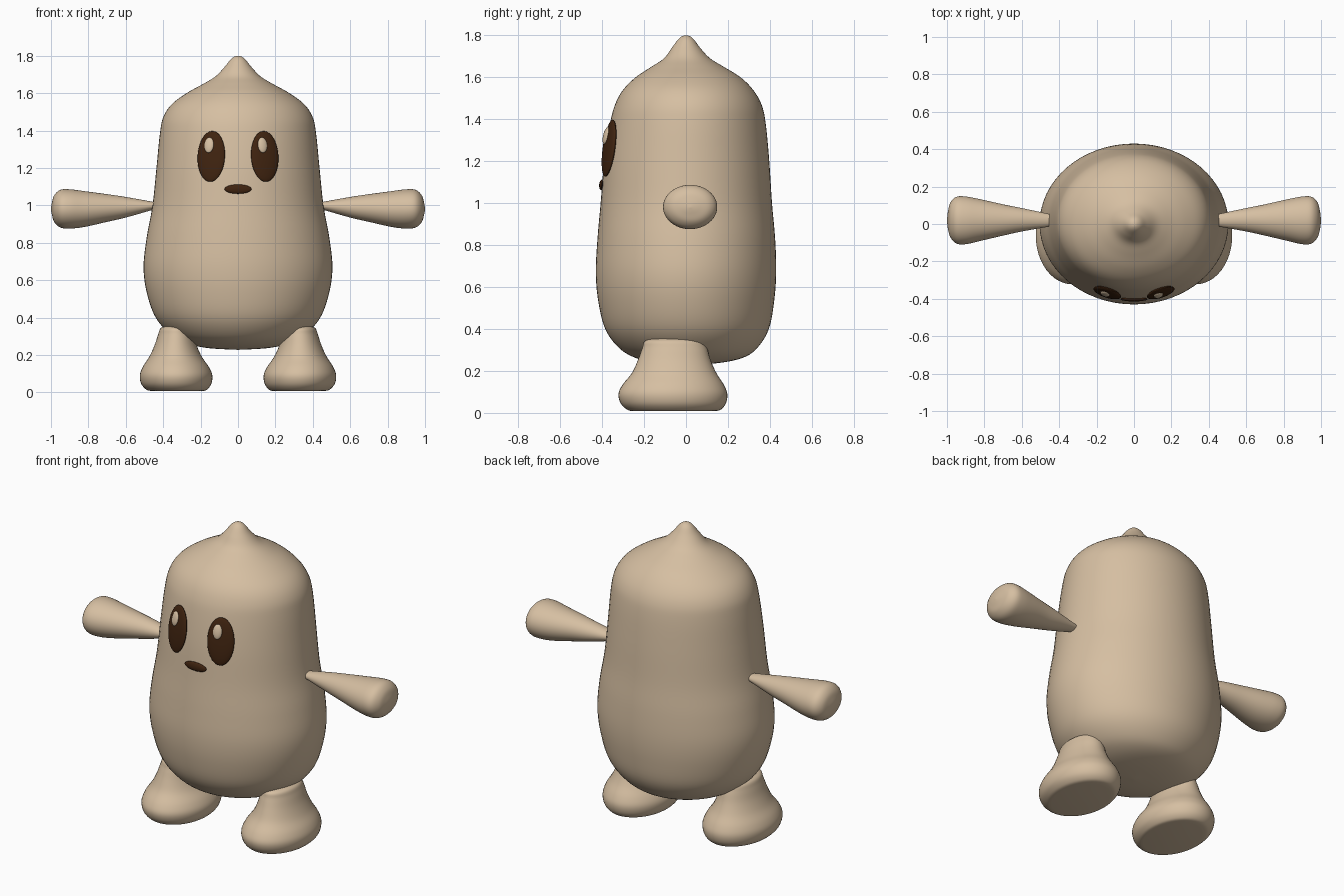
import bpy, bmesh, math
from mathutils import Vector

if "Cube" in bpy.data.objects:
    bpy.data.objects.remove(bpy.data.objects["Cube"])


def material(name, rgb):
    m = bpy.data.materials.new(name)
    m.use_nodes = True
    m.diffuse_color = (*rgb, 1)
    bsdf = m.node_tree.nodes["Principled BSDF"]
    bsdf.inputs["Base Color"].default_value = (*rgb, 1)
    bsdf.inputs["Roughness"].default_value = 0.8
    return m


TAN = material("warm tan", (0.67, 0.52, 0.36))
BROWN = material("dark brown", (0.05, 0.017, 0.005))


def smooth_path(rows, steps=5):
    """Catmull-Rom sampling through the section rows."""
    pts = [rows[0]] + rows + [rows[-1]]
    out = []
    for a, b, c, d in zip(pts, pts[1:], pts[2:], pts[3:]):
        for i in range(steps):
            t = i / steps
            out.append([0.5 * (2 * q + (r - p) * t + (2 * p - 5 * q + 4 * r - s) * t * t
                               + (3 * q - p - 3 * r + s) * t ** 3)
                        for p, q, r, s in zip(a, b, c, d)])
    return out + [rows[-1]]


def loft(name, rows, place, segments=48):
    """Rows are (distance, low1, high1, low2, high2); place maps to xyz."""
    bm = bmesh.new()
    rings = []
    for t, lo1, hi1, lo2, hi2 in smooth_path(rows):
        ring = []
        for i in range(segments):
            a = math.tau * i / segments
            u = (lo1 + hi1) / 2 + (hi1 - lo1) / 2 * math.cos(a)
            v = (lo2 + hi2) / 2 + (hi2 - lo2) / 2 * math.sin(a)
            ring.append(bm.verts.new(place(t, u, v)))
        rings.append(ring)
    for r, s in zip(rings, rings[1:]):
        for i in range(segments):
            j = (i + 1) % segments
            bm.faces.new((r[i], r[j], s[j], s[i]))
    bm.faces.new(rings[0])
    bm.faces.new(rings[-1])
    bmesh.ops.recalc_face_normals(bm, faces=bm.faces)
    mesh = bpy.data.meshes.new(name)
    bm.to_mesh(mesh)
    bm.free()
    mesh.materials.append(TAN)
    mesh.shade_smooth()
    obj = bpy.data.objects.new(name, mesh)
    bpy.context.collection.objects.link(obj)
    return obj


def ellipsoid(name, centre, radii, tilt, yaw, mat):
    bpy.ops.mesh.primitive_uv_sphere_add(segments=32, ring_count=16, location=centre,
                                         rotation=(tilt, 0, yaw))
    obj = bpy.context.object
    obj.name = name
    obj.scale = radii
    obj.data.materials.append(mat)
    obj.data.shade_smooth()
    return obj


# Body: height, half width, front, back
body = [(0.228, 0.005, -0.005, 0.005), (0.237, 0.16, -0.13, 0.15), (0.262, 0.27, -0.24, 0.27),
        (0.31, 0.36, -0.32, 0.34), (0.4, 0.44, -0.385, 0.395), (0.53, 0.487, -0.418, 0.42),
        (0.67, 0.505, -0.43, 0.43), (0.83, 0.488, -0.422, 0.425), (1.0, 0.457, -0.407, 0.41),
        (1.2, 0.436, -0.39, 0.397), (1.38, 0.418, -0.362, 0.38), (1.47, 0.4, -0.338, 0.36),
        (1.54, 0.355, -0.3, 0.32), (1.6, 0.275, -0.24, 0.26), (1.65, 0.185, -0.165, 0.18),
        (1.69, 0.12, -0.105, 0.115), (1.74, 0.072, -0.068, 0.068), (1.78, 0.04, -0.038, 0.038),
        (1.796, 0.018, -0.018, 0.018), (1.8, 0.001, -0.001, 0.001)]
loft("body", [(z, -w, w, f, b) for z, w, f, b in body], lambda t, u, v: (u, v, t), 64)

# Arm: distance out, back and front limits, low and high limits
arm = [(0.44, -0.01, 0.05, 0.98, 1.015), (0.46, -0.015, 0.055, 0.975, 1.02),
       (0.6, -0.04, 0.085, 0.935, 1.045), (0.7, -0.062, 0.105, 0.912, 1.06),
       (0.82, -0.09, 0.132, 0.885, 1.076), (0.9, -0.108, 0.147, 0.876, 1.086),
       (0.95, -0.104, 0.145, 0.882, 1.083), (0.982, -0.07, 0.115, 0.91, 1.055),
       (0.995, -0.025, 0.065, 0.95, 1.015), (1.0, 0.018, 0.022, 0.978, 0.982)]

# Leg and foot: height, inner and outer limits, front and back limits
foot = [(0.008, 0.185, 0.465, -0.25, 0.13), (0.015, 0.165, 0.49, -0.28, 0.165),
        (0.045, 0.143, 0.517, -0.311, 0.19), (0.09, 0.137, 0.525, -0.322, 0.197),
        (0.135, 0.155, 0.51, -0.302, 0.18), (0.19, 0.193, 0.475, -0.258, 0.145),
        (0.25, 0.22, 0.447, -0.23, 0.118), (0.31, 0.235, 0.427, -0.208, 0.1),
        (0.345, 0.25, 0.412, -0.192, 0.08), (0.36, 0.29, 0.37, -0.12, 0.02)]

for side, s in (("left", 1), ("right", -1)):
    loft(side + "_arm", arm, lambda t, u, v: (s * t, u, v))
    loft(side + "_foot", foot, lambda t, u, v: (s * u, v, t))
    # Eye with its highlight, both leaning back with the face
    eye = ellipsoid(side + "_eye", (s * 0.143, -0.367, 1.262), (0.077, 0.02, 0.137),
                    math.radians(-8), s * math.radians(18), BROWN)
    ellipsoid(side + "_eye_highlight", (s * 0.143 - 0.012, -0.375 - (0.004 if s < 0 else 0.012) + 0.006, 1.322),
              (0.026, 0.012, 0.042), math.radians(-14), s * math.radians(18), TAN)

# Mouth
ellipsoid("mouth", (0, -0.402, 1.087), (0.072, 0.012, 0.025), math.radians(-5), 0, BROWN)
